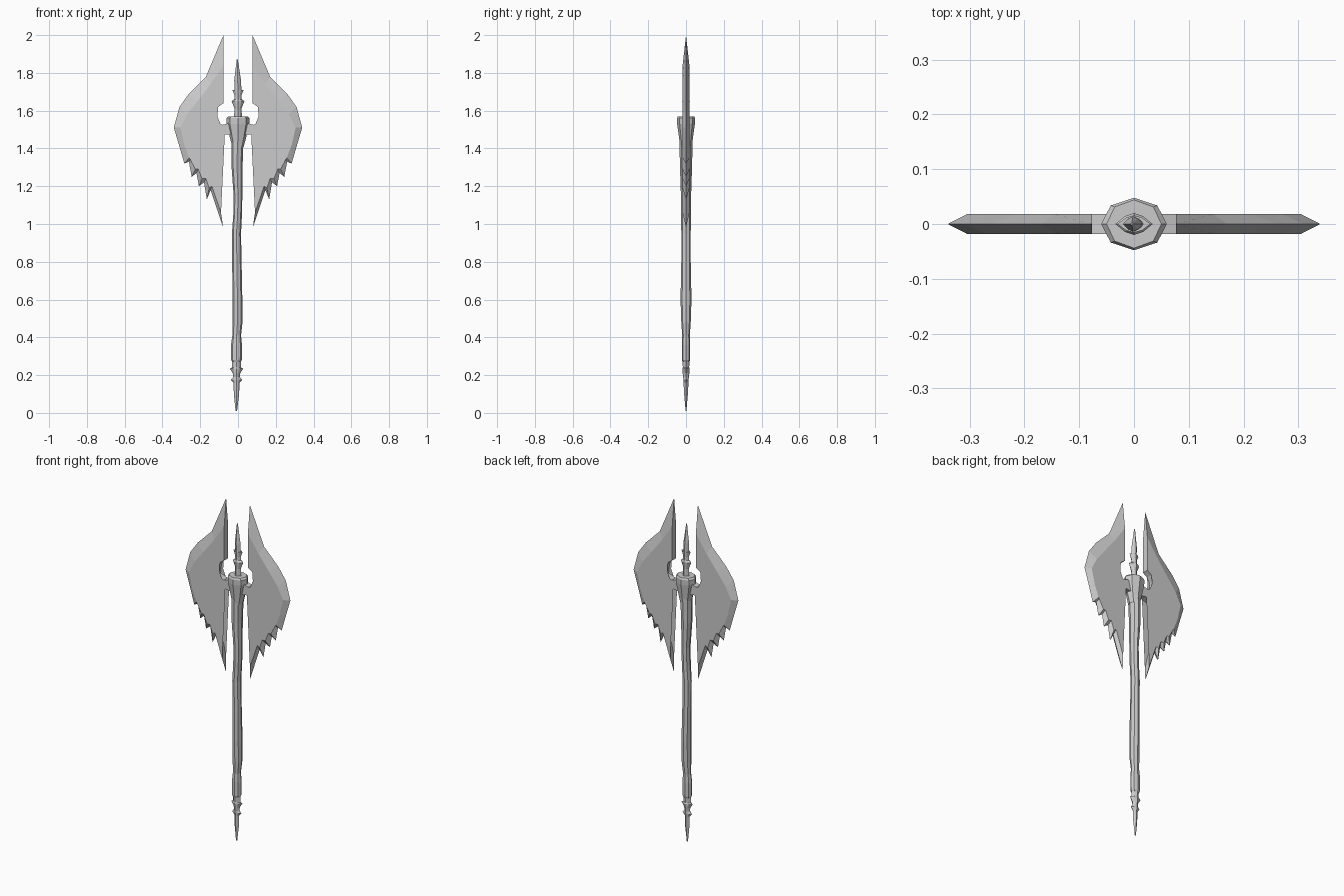
import bpy
import bmesh
from math import cos, sin, tau

default_cube = bpy.data.objects.get("Cube")
if default_cube:
    bpy.data.objects.remove(default_cube, do_unlink=True)

# Single plain metal colour
metal = bpy.data.materials.new("grey metal")
metal.use_nodes = True
metal.diffuse_color = (0.6, 0.6, 0.6, 1)
metal.node_tree.nodes["Principled BSDF"].inputs["Base Color"].default_value = metal.diffuse_color


def finish(name, bm):
    """Turn a bmesh into a flat-shaded object."""
    bmesh.ops.recalc_face_normals(bm, faces=bm.faces)
    mesh = bpy.data.meshes.new(name)
    bm.to_mesh(mesh)
    bm.free()
    mesh.materials.append(metal)
    obj = bpy.data.objects.new(name, mesh)
    bpy.context.collection.objects.link(obj)
    return obj


def loft(name, rows, lens=False, sides=8):
    """Skin rings given as (z, centre x, x radius, y radius)."""
    bm = bmesh.new()
    rings = []
    for z, cx, rx, ry in rows:
        ring = []
        for i in range(sides):
            c, s = cos(tau * i / sides), sin(tau * i / sides)
            # A lens section is pinched to sharp left and right edges
            across = c * abs(c) if lens else c
            ring.append(bm.verts.new((cx + rx * across, ry * s, z)))
        rings.append(ring)
    for low, high in zip(rings, rings[1:]):
        for i in range(sides):
            j = (i + 1) % sides
            bm.faces.new((low[i], low[j], high[j], high[i]))
    bm.faces.new(rings[0])
    bm.faces.new(rings[-1])
    return finish(name, bm)


def blade(name, side, half_thickness=0.018):
    """Flat plate with a bevelled, toothed cutting edge; side is +1 or -1."""
    bm = bmesh.new()

    def row(points, y):
        return [bm.verts.new((side * x, y, z)) for x, z in points]

    edge = row(cutting_edge, 0)
    front_inner, back_inner = (row(inner_outline, y) for y in (-half_thickness, half_thickness))
    front_bevel, back_bevel = (row(bevel_line, y) for y in (-half_thickness, half_thickness))

    # Broad faces and their sharpened bevels
    for inner, bevel in ((front_inner, front_bevel), (back_inner, back_bevel)):
        bm.faces.new(inner + bevel[::-1])
        for i in range(len(bevel) - 1):
            bm.faces.new((edge[i + 1], edge[i + 2], bevel[i + 1], bevel[i]))
        bm.faces.new((edge[0], edge[1], bevel[0], inner[0]))
        bm.faces.new((edge[-1], edge[-2], bevel[-1], inner[-1]))

    # Wall along the inside of the blade, closed to the two tips
    for i in range(len(front_inner) - 1):
        bm.faces.new((front_inner[i], front_inner[i + 1], back_inner[i + 1], back_inner[i]))
    for tip, i in ((edge[0], 0), (edge[-1], -1)):
        bm.faces.new((tip, front_inner[i], back_inner[i]))

    # Concave plates are split into clean triangles
    bmesh.ops.triangulate(bm, faces=[f for f in bm.faces if len(f.verts) > 4])
    return finish(name, bm)


# Cutting edge from the top tip, around the belly and down the teeth
cutting_edge = [
    (.077, 2), (.17, 1.78), (.26, 1.69), (.31, 1.62), (.34, 1.51), (.31, 1.41),
    (.284, 1.32), (.26, 1.33), (.245, 1.25), (.22, 1.27), (.207, 1.2),
    (.18, 1.22), (.165, 1.13), (.145, 1.18), (.078, .98),
]
# Where the bevel meets the flat plate, one point per inner edge point
bevel_line = [
    (.145, 1.74), (.215, 1.65), (.27, 1.58), (.305, 1.51), (.285, 1.42),
    (.258, 1.35), (.245, 1.35), (.225, 1.29), (.21, 1.29),
    (.19, 1.24), (.17, 1.24), (.153, 1.19), (.138, 1.2),
]
# Inside contour, running through the arm that enters the socket
inner_outline = [
    (.077, 1.84), (.077, 1.64), (.105, 1.62), (.12, 1.595), (.125, 1.54),
    (.08, 1.525), (.03, 1.54), (.03, 1.47), (.07, 1.475), (.12, 1.458),
    (.155, 1.41), (.168, 1.355), (.15, 1.255), (.105, 1.13), (.09, 1.06),
]
blade("left_blade", 1)
blade("right_blade", -1)

# Slightly crooked octagonal shaft
loft("shaft", [
    (.27, -.008, .022, .018), (.28, -.008, .028, .022), (.36, -.008, .029, .022),
    (.41, -.007, .023, .02), (.48, -.003, .027, .025), (.6, -.003, .026, .029),
    (.8, -.006, .025, .025), (.95, -.008, .024, .025), (1.05, -.002, .023, .026),
    (1.15, 0, .023, .027), (1.3, -.005, .029, .032), (1.44, -.003, .032, .035),
])

# Head socket that holds both blades
loft("head_socket", [
    (1.41, 0, .03, .032), (1.45, 0, .041, .036), (1.53, 0, .06, .047),
    (1.56, 0, .06, .048), (1.57, 0, .05, .044),
])

# Barbed spikes at both ends
loft("top_spike", [
    (1.56, 0, .022, .02), (1.61, 0, .018, .017), (1.65, 0, .034, .02),
    (1.66, 0, .02, .016), (1.68, 0, .018, .016), (1.71, 0, .03, .016),
    (1.71, 0, .018, .014), (1.76, -.002, .018, .014), (1.87, -.004, .003, .002),
], lens=True)
loft("pommel_spike", [
    (.01, -.009, .004, .002), (.1, -.008, .014, .01), (.16, -.008, .016, .013),
    (.175, -.008, .03, .014), (.19, -.008, .018, .015), (.21, -.008, .02, .018),
    (.235, -.008, .036, .019), (.24, -.008, .024, .017), (.275, -.008, .024, .018),
], lens=True)
